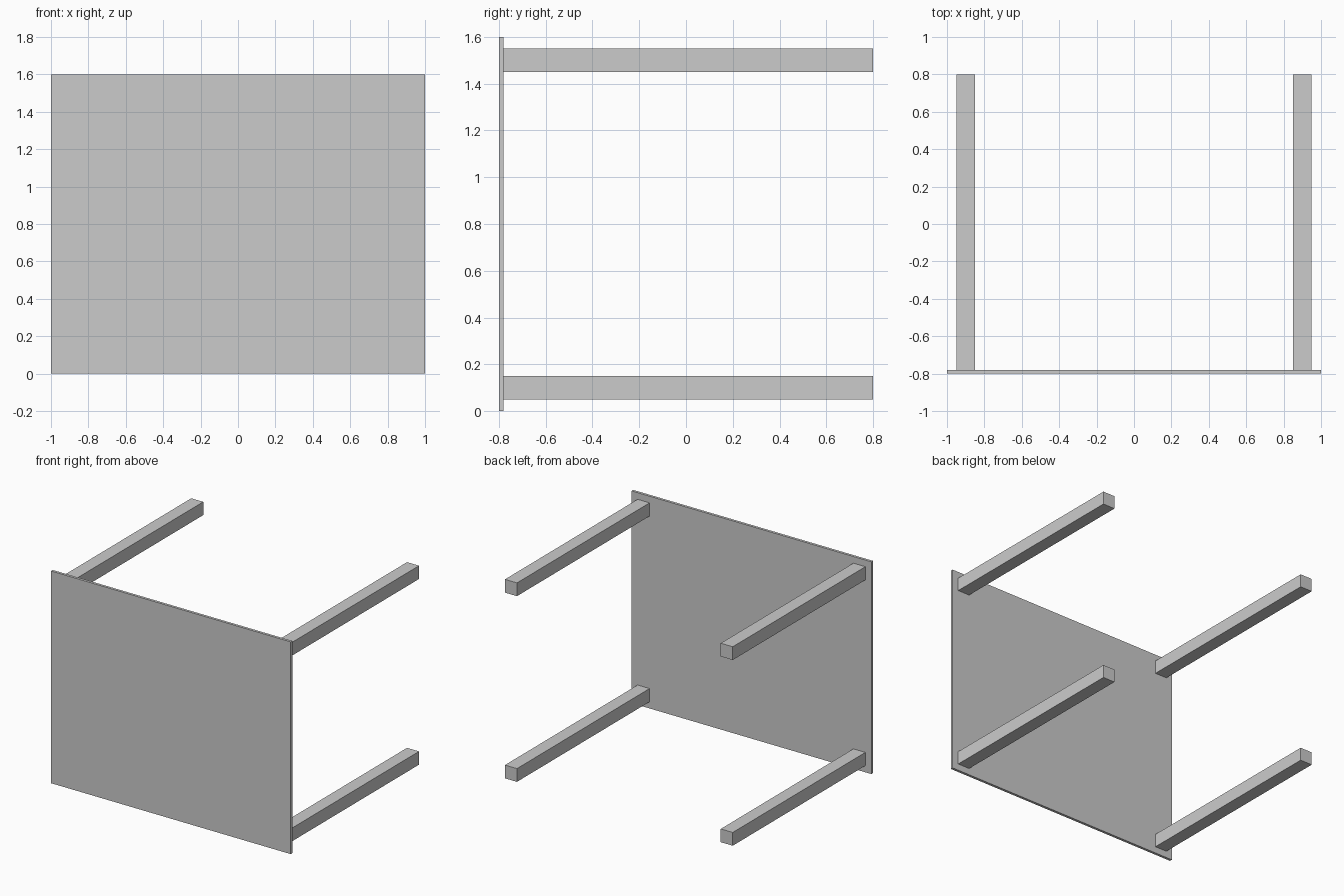
import bpy

if "Cube" in bpy.data.objects:
    bpy.data.objects.remove(bpy.data.objects["Cube"])


def box(name, lo, hi):
    """Axis-aligned box between two corners."""
    centre = [(a + b) / 2 for a, b in zip(lo, hi)]
    size = [b - a for a, b in zip(lo, hi)]
    bpy.ops.mesh.primitive_cube_add(size=1, location=centre)
    obj = bpy.context.object
    obj.name = name
    obj.scale = size
    bpy.ops.object.transform_apply(location=False, rotation=False, scale=True)
    return obj


# Thin table top, standing upright at the front
box("table_top", (-1, -0.8, 0), (1, -0.78, 1.6))

# Four square legs pointing backwards from the corners
half = 0.05
for side, x in (("left", -0.9), ("right", 0.9)):
    for level, z in (("lower", 0.1), ("upper", 1.5)):
        box(f"{level}_{side}_leg",
            (x - half, -0.78, z - half), (x + half, 0.8, z + half))
